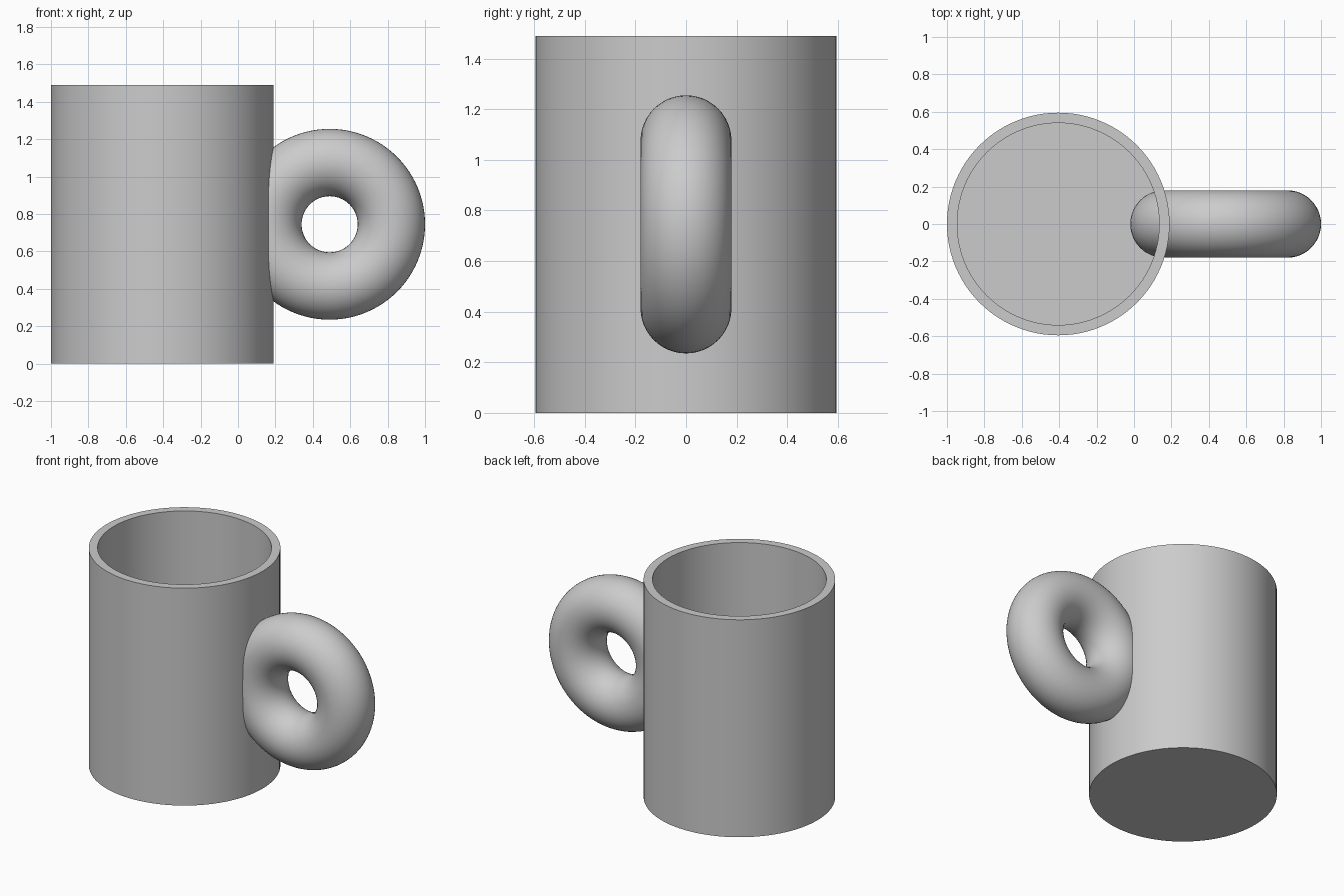
import bpy
import math

old = bpy.data.objects.get("Cube")
if old:
    bpy.data.objects.remove(old, do_unlink=True)

CUP_X, RADIUS, INNER, HEIGHT, FLOOR = -0.405, 0.595, 0.54, 1.49, 0.06
SIDES = 96

# One plain grey for the whole mug
grey = bpy.data.materials.new("light grey")
grey.use_nodes = True
colour = (0.6, 0.6, 0.6, 1)
grey.diffuse_color = colour
grey.node_tree.nodes["Principled BSDF"].inputs["Base Color"].default_value = colour


def finish(obj, name):
    obj.name = name
    obj.data.materials.append(grey)
    bpy.ops.object.shade_smooth_by_angle(angle=math.radians(35))


def lathe(name, profile, x):
    """Revolve a profile of (radius, z) points; radius 0 closes the centre."""
    verts, rings, faces = [], [], []
    for r, z in profile:
        start = len(verts)
        count = SIDES if r else 1
        for i in range(count):
            a = 2 * math.pi * i / SIDES
            verts.append((r * math.cos(a), r * math.sin(a), z))
        rings.append([start + i % count for i in range(SIDES)])
    for low, high in zip(rings, rings[1:]):
        for i in range(SIDES):
            j = (i + 1) % SIDES
            corners = [low[i], low[j], high[j], high[i]]
            faces.append(list(dict.fromkeys(corners)))
    mesh = bpy.data.meshes.new(name)
    mesh.from_pydata(verts, [], faces)
    obj = bpy.data.objects.new(name, mesh)
    obj.location.x = x
    bpy.context.collection.objects.link(obj)
    bpy.ops.object.select_all(action='DESELECT')
    obj.select_set(True)
    bpy.context.view_layer.objects.active = obj
    finish(obj, name)


# Hollow cup: underside, outer wall, rim, inner wall, floor
lathe("cup_body", [(0, 0), (RADIUS, 0), (RADIUS, HEIGHT),
                   (INNER, HEIGHT), (INNER, FLOOR), (0, FLOOR)], CUP_X)

# Ring handle, passing through the cup wall
bpy.ops.mesh.primitive_torus_add(
    major_radius=0.33, minor_radius=0.18, major_segments=SIDES, minor_segments=48,
    location=(0.49, 0, HEIGHT / 2), rotation=(math.pi / 2, 0, 0))
finish(bpy.context.object, "ring_handle")
